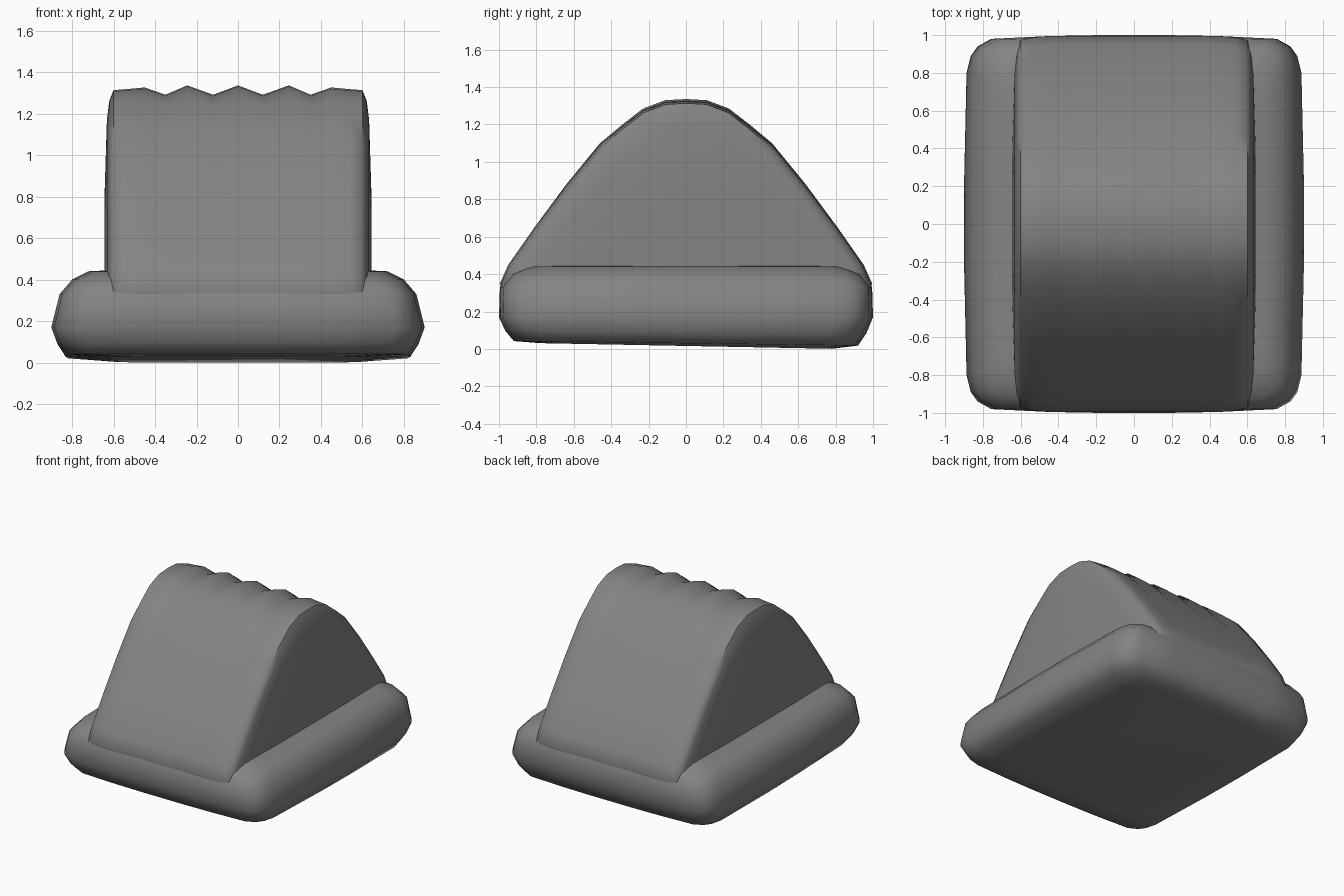
import bpy
import bmesh

cube = bpy.data.objects.get("Cube")
if cube:
    bpy.data.objects.remove(cube, do_unlink=True)

grey = bpy.data.materials.new("plain grey")
grey.use_nodes = True
colour = (0.23, 0.23, 0.23, 1)
grey.diffuse_color = colour
grey.node_tree.nodes["Principled BSDF"].inputs["Base Color"].default_value = colour


def loft(name, rings, closed):
    """Skin a list of equal rings and cap both ends."""
    bm = bmesh.new()
    rows = [[bm.verts.new(p) for p in ring] for ring in rings]
    n = len(rows[0])
    for a, b in zip(rows, rows[1:]):
        for i in range(n if closed else n - 1):
            j = (i + 1) % n
            bm.faces.new((a[i], a[j], b[j], b[i]))
    bm.faces.new(rows[0])
    bm.faces.new(rows[-1])
    bmesh.ops.recalc_face_normals(bm, faces=bm.faces)
    mesh = bpy.data.meshes.new(name)
    bm.to_mesh(mesh)
    bm.free()
    mesh.materials.append(grey)
    obj = bpy.data.objects.new(name, mesh)
    bpy.context.collection.objects.link(obj)
    bpy.ops.object.select_all(action="DESELECT")
    obj.select_set(True)
    bpy.context.view_layer.objects.active = obj
    bpy.ops.object.shade_smooth_by_angle(angle=1.0)
    return obj


# Cushioned base slab: rounded plan outline stacked at several heights
quarter = [(1, 0.2), (0.985, 0.8), (0.96, 0.89), (0.92, 0.94), (0.84, 0.98), (0.5, 0.995), (0.2, 1)]
plan = quarter + [(-x, y) for x, y in reversed(quarter)]
plan += [(-x, -y) for x, y in plan]
# half width, half depth, height, tilt
levels = [(0.6, 0.78, 0.016, 0.015), (0.83, 0.92, 0.03, 0.012), (0.87, 0.965, 0.09, 0.005),
          (0.9, 1, 0.17, 0), (0.86, 0.995, 0.33, 0), (0.8, 0.94, 0.4, 0),
          (0.72, 0.84, 0.44, 0), (0.62, 0.7, 0.445, 0)]
loft("base_slab", [[(x * w, y * d, z - tilt * y) for x, y in plan]
                   for w, d, z, tilt in levels], True)

# Wedge: arched profile lofted sideways, with shallow grooves across the ridge
half = [(0.98, 0.3), (0.995, 0.35), (0.95, 0.45), (0.81, 0.65), (0.64, 0.88), (0.46, 1.1),
        (0.34, 1.2), (0.23, 1.285), (0.11, 1.33)]
arch = half + [(0, 1.336)] + [(-y, z) for y, z in reversed(half)]
# position, profile scale, groove depth
stations = [(0, 1, 0), (0.12, 1, 0.045), (0.245, 1, 0), (0.35, 1, 0.045), (0.45, 1, 0.01),
            (0.54, 0.992, 0.01), (0.6, 0.978, 0), (0.62, 0.93, 0), (0.632, 0.84, 0), (0.643, 0.5, 0)]


def section(x, scale, depth):
    ring = []
    for y, z in arch:
        fade = max(0, min(1, (z - 0.5) / 0.8))
        ring.append((x, y * scale, 0.3 + (z - 0.3) * scale - depth * fade))
    return ring


mirrored = [(-x, s, d) for x, s, d in reversed(stations[1:])] + stations
loft("ridged_wedge", [section(*s) for s in mirrored], False)
